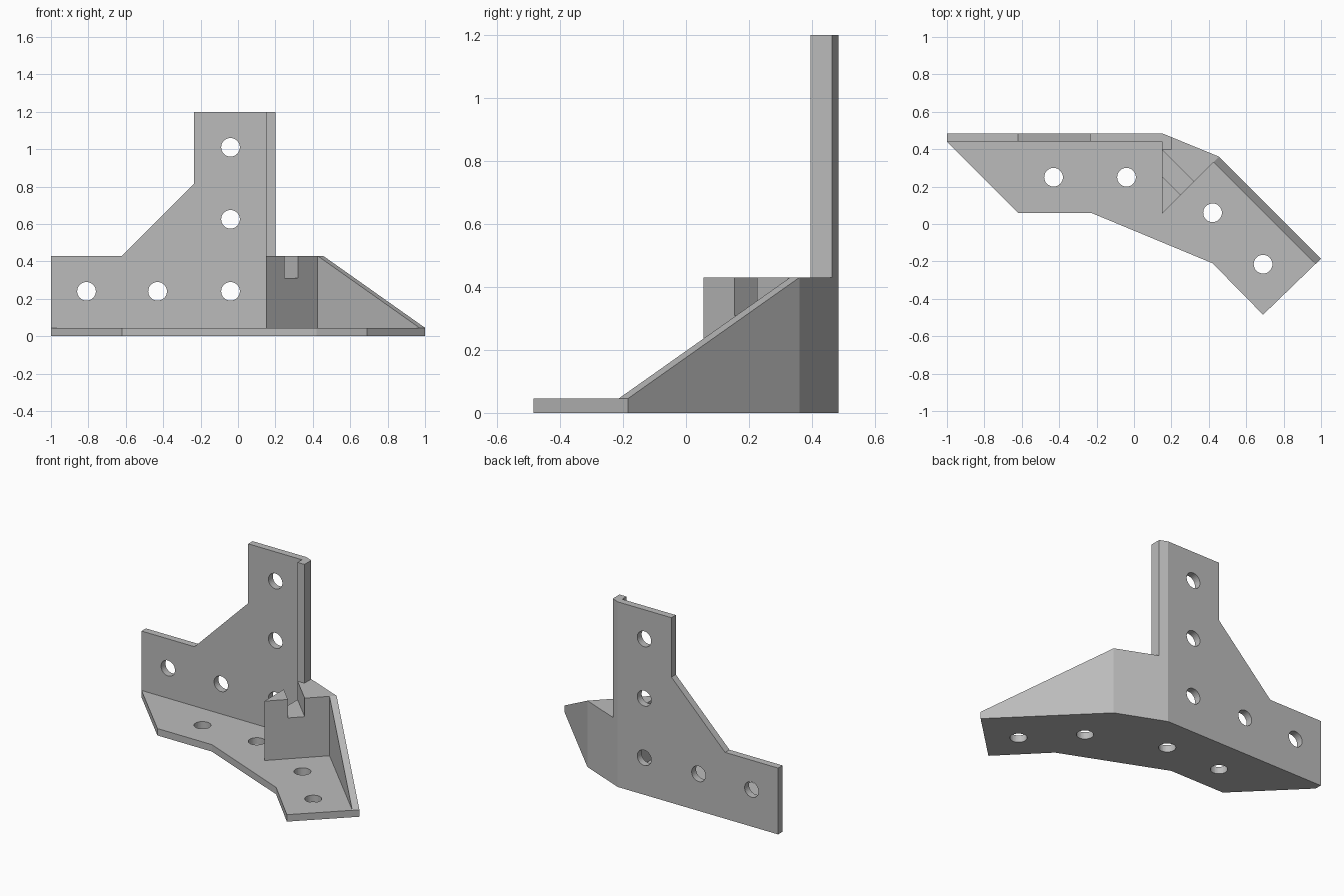
import bpy, bmesh, math
from mathutils import Matrix, Vector

cube = bpy.data.objects.get("Cube")
if cube:
    bpy.data.objects.remove(cube, do_unlink=True)

grey = bpy.data.materials.new("plain grey")
grey.use_nodes = True
colour = (0.5, 0.5, 0.5, 1)
grey.diffuse_color = colour
grey.node_tree.nodes["Principled BSDF"].inputs["Base Color"].default_value = colour

THICK, LOW, TALL, HOLE = 0.045, 0.43, 1.2, 0.05
BACK = 0.485


def frame(origin, u, v):
    """Matrix whose local x and y run along u and v."""
    u, v = Vector(u).normalized(), Vector(v).normalized()
    m = Matrix((u, v, u.cross(v))).transposed().to_4x4()
    return Matrix.Translation(origin) @ m


def prism(name, outline, depth, matrix=Matrix()):
    """Flat outline extruded along local z."""
    bm = bmesh.new()
    face = bm.faces.new([bm.verts.new((x, y, 0)) for x, y in outline])
    new = bmesh.ops.extrude_face_region(bm, geom=[face])["geom"]
    bmesh.ops.translate(bm, vec=(0, 0, depth),
                        verts=[g for g in new if isinstance(g, bmesh.types.BMVert)])
    bmesh.ops.transform(bm, matrix=matrix, verts=bm.verts)
    bmesh.ops.recalc_face_normals(bm, faces=bm.faces)
    mesh = bpy.data.meshes.new(name)
    bm.to_mesh(mesh)
    bm.free()
    mesh.materials.append(grey)
    ob = bpy.data.objects.new(name, mesh)
    bpy.context.scene.collection.objects.link(ob)
    return ob


def combine(ob, other, operation):
    """Apply a boolean and remove the second part."""
    mod = ob.modifiers.new("join", "BOOLEAN")
    mod.operation, mod.solver, mod.object = operation, "EXACT", other
    bpy.context.view_layer.update()
    graph = bpy.context.evaluated_depsgraph_get()
    mesh = bpy.data.meshes.new_from_object(ob.evaluated_get(graph))
    ob.modifiers.clear()
    ob.data = mesh
    bpy.data.objects.remove(other, do_unlink=True)


def drill(ob, centres, matrix):
    circle = [(HOLE * math.cos(math.tau * i / 32), HOLE * math.sin(math.tau * i / 32))
              for i in range(32)]
    for x, y in centres:
        at = matrix @ Matrix.Translation((x, y, -0.1))
        combine(ob, prism("hole_cutter", circle, 0.25, at), "DIFFERENCE")


# Bent base plate
bend, knee, tip = Vector((0.15, BACK)), Vector((0.455, 0.36)), Vector((1, -0.185))
bracket = prism("corner_bracket", [
    (-1, BACK), bend, knee, tip, (0.69, -0.485), (0.42, -0.21),
    (-0.23, 0.06), (-0.62, 0.06), (-1, 0.44)], THICK)
drill(bracket, [(-0.43, 0.25), (-0.04, 0.25), (0.42, 0.06), (0.69, -0.215)], Matrix())

# Upright back wall
upright = frame((0, BACK, 0), (1, 0, 0), (0, 0, 1))
wall = prism("back_wall", [
    (-1, 0), (0.15, 0), (0.15, TALL), (-0.235, TALL),
    (-0.235, 0.815), (-0.62, LOW), (-1, LOW)], THICK, upright)
drill(wall, [(-0.81, 0.24), (-0.43, 0.24), (-0.04, 0.24), (-0.04, 0.625), (-0.04, 1.01)],
      upright)

# Corner block with a slot across its slanted face
block = prism("corner_block", [bend, (0.15, 0.055), (0.425, 0.33), knee], LOW)
slot = prism("slot_cutter", [(-0.05, -0.1), (0.05, -0.1), (0.05, 0.5), (-0.05, 0.5)], 0.3,
             frame((0.285, 0.19, 0.31), (1, 1, 0), (-1, 1, 0)))
combine(block, slot, "DIFFERENCE")

# Tall rib beside the wall
rib = prism("edge_rib", [bend, bend.lerp(knee, 0.05 / 0.305), (0.2, 0.395), (0.15, 0.395)],
            TALL - LOW, Matrix.Translation((0, 0, LOW)))

# Sloping gusset along the angled wing
length = (tip - knee).length
gusset = prism("sloping_gusset", [(0, 0), (length, 0), (length, THICK), (0, LOW)], 0.042,
               frame((*knee, 0), (1, -1, 0), (0, 0, 1)))

for part in (wall, block, rib, gusset):
    combine(bracket, part, "UNION")

# Merge stray points and keep the flat style
bm = bmesh.new()
bm.from_mesh(bracket.data)
bmesh.ops.remove_doubles(bm, verts=bm.verts, dist=0.0005)
bmesh.ops.dissolve_limit(bm, angle_limit=0.01, verts=bm.verts, edges=bm.edges)
for f in bm.faces:
    f.smooth = False
    f.material_index = 0
bm.to_mesh(bracket.data)
bm.free()
